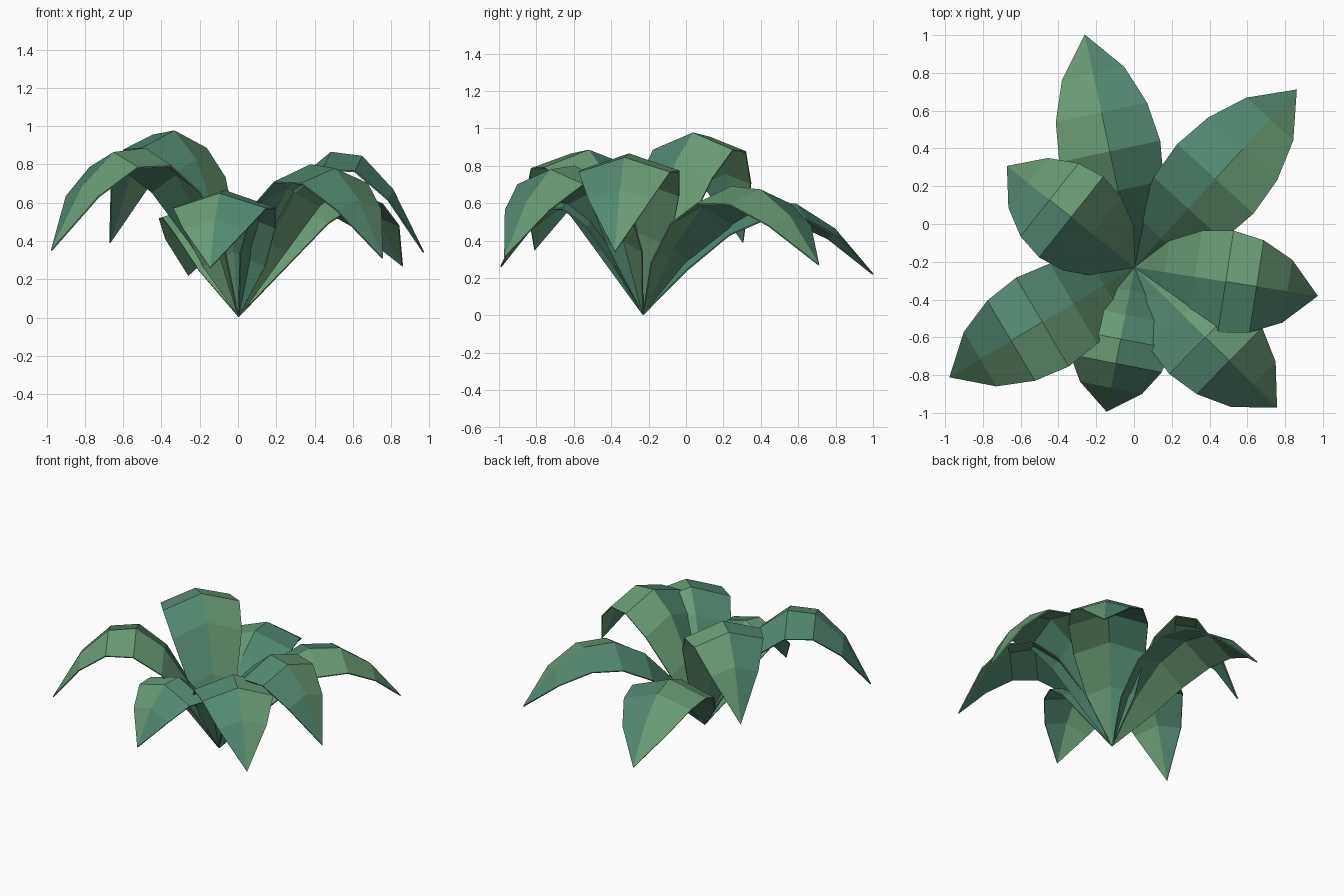
import bpy, bmesh, math

if "Cube" in bpy.data.objects:
    bpy.data.objects.remove(bpy.data.objects["Cube"])


def make_green(name, colour):
    mat = bpy.data.materials.new(name)
    mat.diffuse_color = (*colour, 1)
    mat.use_nodes = True
    mat.node_tree.nodes["Principled BSDF"].inputs["Base Color"].default_value = mat.diffuse_color
    return mat


# Each leaf has one cool half and one warm half
cool = make_green("cool_green", (0.084, 0.25, 0.162))
warm = make_green("warm_green", (0.142, 0.33, 0.178))

BASE = (0.003, -0.23, 0.005)
SEGMENTS = 6
HALF_WIDTH = 0.272


def leaf(name, tip, mid_height, cool_side):
    """Arching folded leaf: parabolic midrib with two drooping sides.
    cool_side 0 is the clockwise half seen from above, 1 the other."""
    dx, dy = tip[0] - BASE[0], tip[1] - BASE[1]
    length = math.hypot(dx, dy)
    sx, sy = -dy / length, dx / length
    bend = 4 * mid_height - 2 * tip[2]
    rise = tip[2] + bend
    bm = bmesh.new()
    rows = []
    for k in range(SEGMENTS + 1):
        t = k / SEGMENTS
        x, y = BASE[0] + dx * t, BASE[1] + dy * t
        z = BASE[2] * (1 - t) + rise * t - bend * t * t
        if k in (0, SEGMENTS):
            rows.append([bm.verts.new((x, y, z))] * 3)
            continue
        w = HALF_WIDTH * math.sin(math.pi * t) ** 0.7
        drop = w * 0.31 * (1 + 0.7 * (1 - t) ** 3)  # deeper fold near the base
        rows.append([bm.verts.new((x + sx * w * s, y + sy * w * s, z - drop * abs(s)))
                     for s in (-1, 0, 1)])
    for a, b in zip(rows, rows[1:]):
        for i in (0, 1):
            corners = [a[i], b[i], b[i + 1], a[i + 1]]
            face = bm.faces.new(list(dict.fromkeys(corners)))
            face.material_index = 0 if i == cool_side else 1
    bmesh.ops.recalc_face_normals(bm, faces=bm.faces)
    mesh = bpy.data.meshes.new(name)
    bm.to_mesh(mesh)
    bm.free()
    mesh.materials.append(cool)
    mesh.materials.append(warm)
    obj = bpy.data.objects.new(name, mesh)
    bpy.context.collection.objects.link(obj)
    thick = obj.modifiers.new("thickness", 'SOLIDIFY')
    thick.thickness = 0.008
    thick.offset = 0


# Seven leaves fanning from the base: tip position, midrib height halfway
leaf("leaf_back", (-0.26, 1.0, 0.22), 0.61, 0)
leaf("leaf_back_right", (0.86, 0.71, 0.27), 0.685, 1)
leaf("leaf_right", (0.97, -0.38, 0.34), 0.86, 0)
leaf("leaf_front_right", (0.755, -0.97, 0.31), 0.795, 0)
leaf("leaf_front", (-0.145, -0.99, 0.26), 0.66, 1)
leaf("leaf_front_left", (-0.975, -0.81, 0.35), 0.88, 0)
leaf("leaf_back_left", (-0.67, 0.305, 0.39), 0.972, 1)
